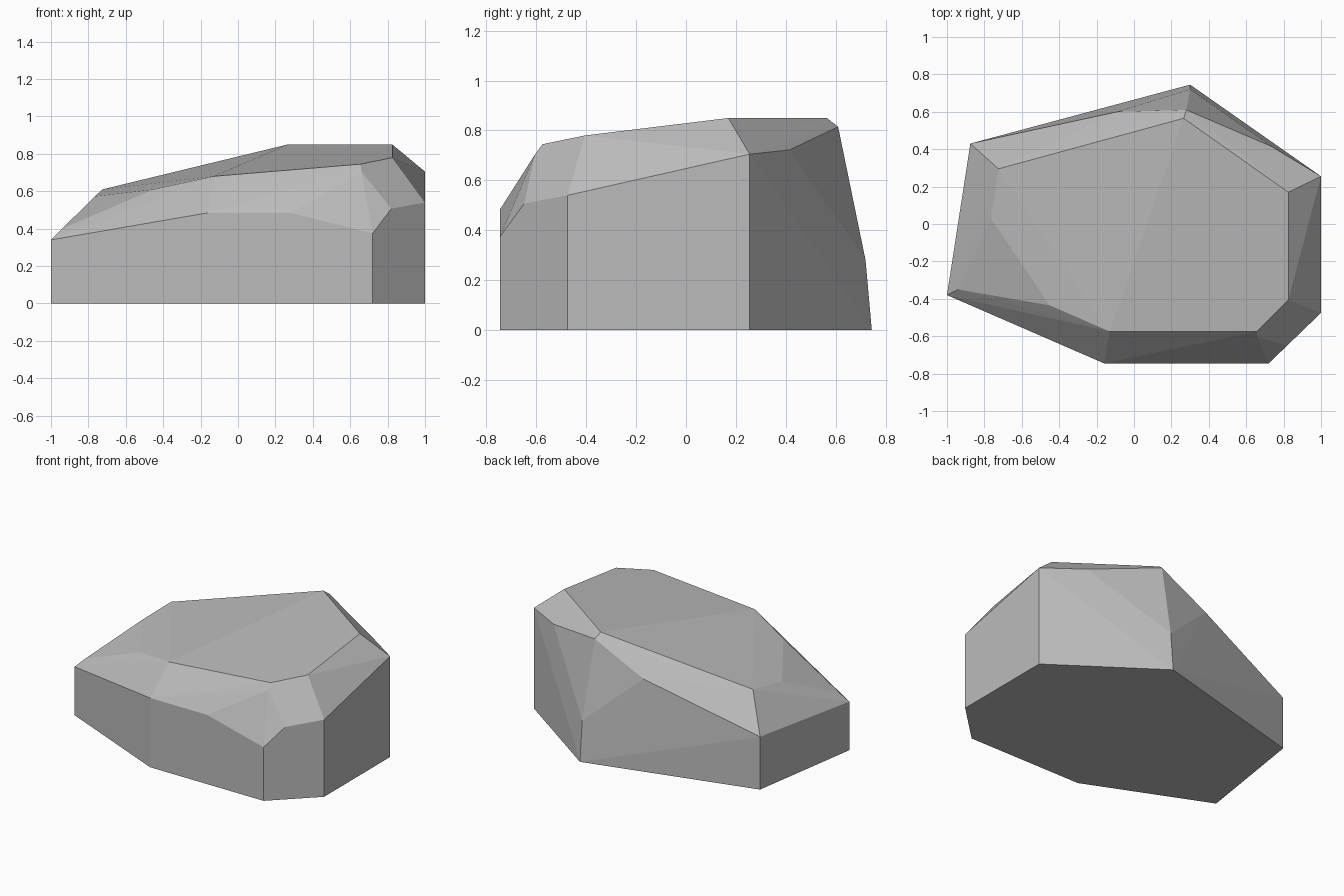
import bpy, bmesh, math

cube = bpy.data.objects.get("Cube")
if cube:
    bpy.data.objects.remove(cube, do_unlink=True)

stone = bpy.data.materials.new("stone grey")
stone.use_nodes = True
colour = (0.5, 0.5, 0.5, 1)
stone.diffuse_color = colour
stone.node_tree.nodes["Principled BSDF"].inputs["Base Color"].default_value = colour

# Footprint corners with the height at which each vertical edge ends
walls = [(-1, -0.38, 0.34), (-0.16, -0.745, 0.485), (0.72, -0.745, 0.375),
         (1, -0.475, 0.54), (1, 0.255, 0.705), (-0.875, 0.43, 0.37)]

# Back ridge and the breaks along the shoulder
shoulder = [(0.3, 0.745, 0), (0.3, 0.72, 0.28), (0.28, 0.61, 0.815),
            (-0.09, 0.6, 0.63), (0.735, 0.415, 0.722),
            (0.28, -0.745, 0.485), (0.82, -0.649, 0.507), (0.66, -0.605, 0.705)]

# Rim of the sloping top
crown = [(0.265, 0.565, 0.85), (0.825, 0.17, 0.85), (0.825, -0.405, 0.78),
         (0.655, -0.575, 0.745), (-0.13, -0.575, 0.68), (-0.45, -0.435, 0.61),
         (-0.94, -0.35, 0.4), (-0.765, 0.03, 0.573), (-0.725, 0.295, 0.61)]

# Chiselled stone: tight hull around the corners, with flat facets merged
bm = bmesh.new()
for x, y, z in walls:
    bm.verts.new((x, y, 0))
for point in walls + shoulder + crown:
    bm.verts.new(point)
hull = bmesh.ops.convex_hull(bm, input=bm.verts[:])
spare = {e for e in hull["geom_interior"] + hull["geom_unused"]
         if isinstance(e, bmesh.types.BMVert)}
bmesh.ops.delete(bm, geom=list(spare), context="VERTS")
bmesh.ops.dissolve_limit(bm, angle_limit=math.radians(0.8),
                         verts=bm.verts[:], edges=bm.edges[:])
bmesh.ops.recalc_face_normals(bm, faces=bm.faces[:])

mesh = bpy.data.meshes.new("rock")
bm.to_mesh(mesh)
bm.free()
mesh.materials.append(stone)
rock = bpy.data.objects.new("rock", mesh)
bpy.context.collection.objects.link(rock)
